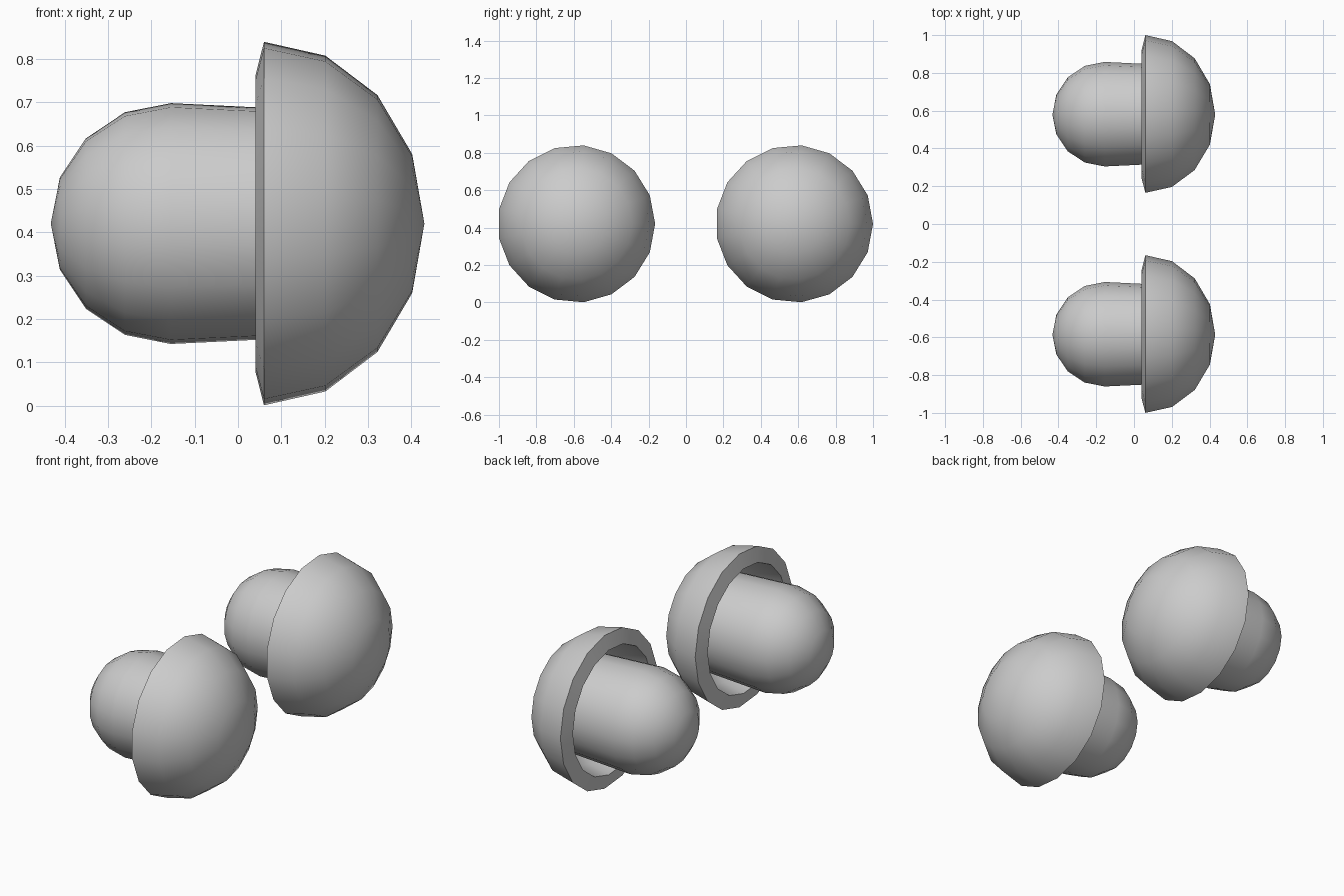
import bpy, bmesh, math

if "Cube" in bpy.data.objects:
    bpy.data.objects.remove(bpy.data.objects["Cube"])

SIDES = 17
CENTRE_Z = 0.42


def lathe(name, profile, y):
    """Revolve (x, radius) points around a line parallel to x."""
    bm = bmesh.new()
    rings = []
    for x, r in profile:
        if r == 0:
            rings.append([bm.verts.new((x, 0, 0))])
        else:
            rings.append([bm.verts.new((x, r * math.cos(a), r * math.sin(a)))
                          for a in (math.tau * i / SIDES for i in range(SIDES))])
    for a, b in zip(rings, rings[1:]):
        for i in range(SIDES):
            j = (i + 1) % SIDES
            if len(a) == 1:
                bm.faces.new((a[0], b[i], b[j]))
            elif len(b) == 1:
                bm.faces.new((a[i], b[0], a[j]))
            else:
                bm.faces.new((a[i], b[i], b[j], a[j]))
    bmesh.ops.recalc_face_normals(bm, faces=bm.faces[:])
    mesh = bpy.data.meshes.new(name)
    bm.to_mesh(mesh)
    bm.free()
    obj = bpy.data.objects.new(name, mesh)
    bpy.context.collection.objects.link(obj)
    obj.location = (0, y, CENTRE_Z)
    bpy.ops.object.select_all(action='DESELECT')
    obj.select_set(True)
    bpy.context.view_layer.objects.active = obj
    bpy.ops.object.shade_smooth_by_angle(angle=math.radians(40))
    return obj


def half_dome(x0, depth, radius, steps=4):
    """Profile from the apex down to the open edge."""
    angles = [math.pi / 2 * i / steps for i in range(steps + 1)]
    return [(x0 + depth * math.cos(a), radius * math.sin(a) if a else 0) for a in angles]


# Hollow cap: outer dome, slanted rim, inner dome
outer = half_dome(0.06, 0.37, 0.421)
inner = half_dome(0.04, 0.31, 0.342)
cap_profile = outer + inner[::-1]

# Round-ended stem, tapering slightly into the cap
stem_profile = half_dome(-0.155, -0.277, 0.279) + [(0.335, 0.255), (0.335, 0)]

for side, y in (("front", -0.586), ("back", 0.579)):
    lathe(side + "_cap", cap_profile, y)
    lathe(side + "_stem", stem_profile, y)
